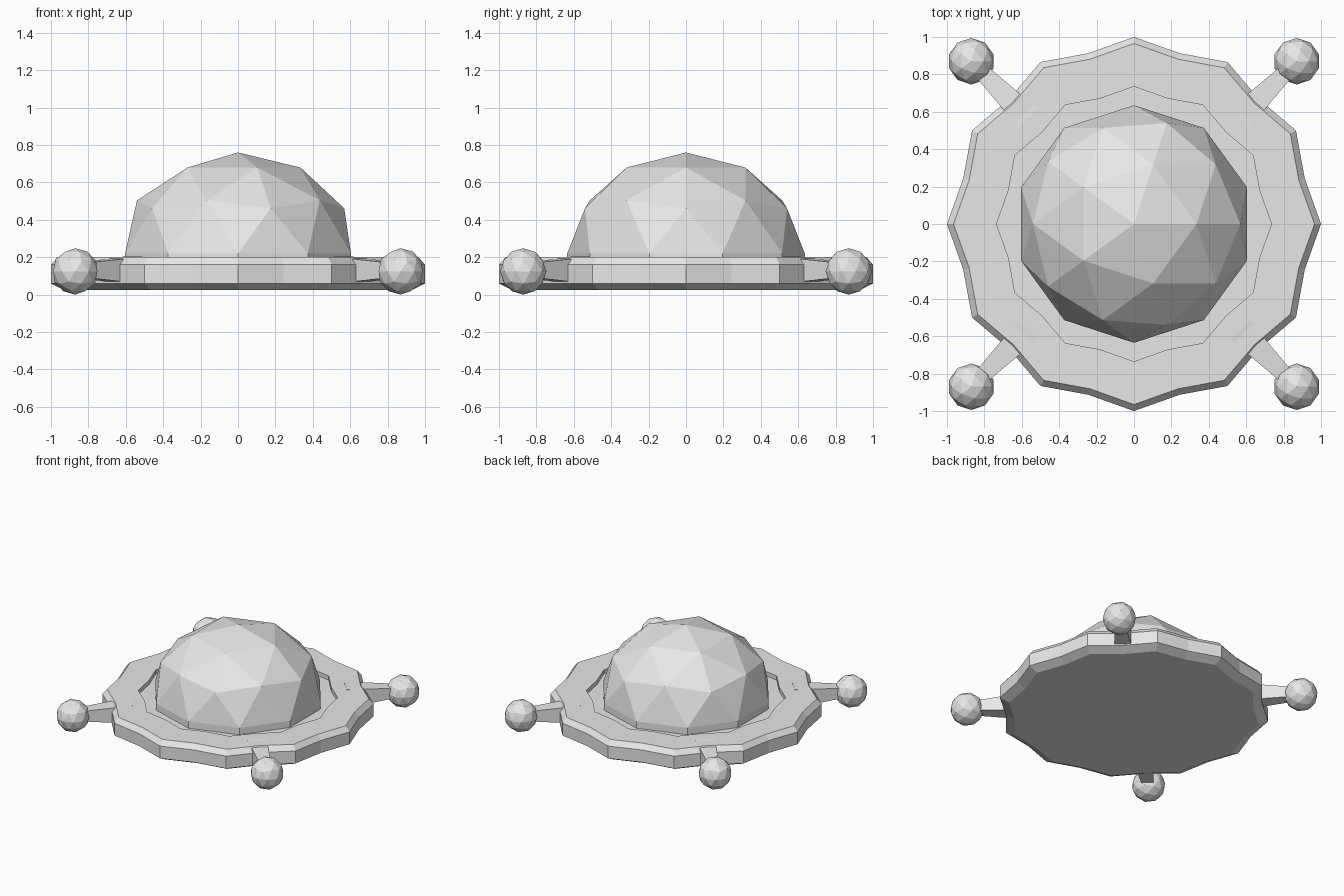
import bpy
import bmesh
from math import cos, sin, pi, sqrt
from mathutils import Matrix, Vector

if "Cube" in bpy.data.objects:
    bpy.data.objects.remove(bpy.data.objects["Cube"])

# Single plain grey material
GREY = (0.8, 0.8, 0.8, 1.0)
grey = bpy.data.materials.new("plain_grey")
grey.use_nodes = True
grey.diffuse_color = GREY
for node in grey.node_tree.nodes:
    if node.type == 'BSDF_PRINCIPLED':
        node.inputs["Base Color"].default_value = GREY


def finish(bm, name):
    """Turn a bmesh into a flat-shaded object."""
    bmesh.ops.recalc_face_normals(bm, faces=bm.faces)
    mesh = bpy.data.meshes.new(name)
    bm.to_mesh(mesh)
    bm.free()
    mesh.materials.append(grey)
    obj = bpy.data.objects.new(name, mesh)
    bpy.context.collection.objects.link(obj)
    return obj


# Scalloped disc: outline alternates between points and shallow notches
def make_disc():
    sides, notch = 24, 0.945
    profile = [(0.93, 0.025), (1.0, 0.06), (1.0, 0.16),
               (0.965, 0.2), (0.735, 0.2), (0.735, 0.165)]
    bm = bmesh.new()
    rings = []
    for radius, z in profile:
        ring = []
        for i in range(sides):
            r = radius * (notch if i % 2 else 1.0)
            a = 2 * pi * i / sides
            ring.append(bm.verts.new((r * cos(a), r * sin(a), z)))
        rings.append(ring)
    for low, high in zip(rings, rings[1:]):
        for i in range(sides):
            j = (i + 1) % sides
            bm.faces.new((low[i], low[j], high[j], high[i]))
    bm.faces.new(rings[0][::-1])
    bm.faces.new(rings[-1])
    finish(bm, "scalloped_disc")


# Faceted half-sphere dome with a short straight skirt
def make_dome():
    bm = bmesh.new()
    bmesh.ops.create_icosphere(bm, subdivisions=2, radius=1.0)
    lower = [v for v in bm.verts if v.co.z < -0.01]
    bmesh.ops.delete(bm, geom=lower, context='VERTS')
    bmesh.ops.scale(bm, vec=(0.635, 0.635, 0.54), verts=bm.verts)
    bmesh.ops.translate(bm, vec=(0, 0, 0.22), verts=bm.verts)
    rim = [e for e in bm.edges if e.is_boundary]
    skirt = bmesh.ops.extrude_edge_only(bm, edges=rim)["geom"]
    for v in skirt:
        if isinstance(v, bmesh.types.BMVert):
            v.co.z = 0.15
    finish(bm, "dome")


# Tapered square strut pointing outward along a diagonal
def make_strut(name, angle):
    inner, outer = 0.8, 1.17
    bm = bmesh.new()
    bmesh.ops.create_cone(bm, cap_ends=True, segments=4,
                          radius1=0.145 / sqrt(2), radius2=0.08 / sqrt(2),
                          depth=outer - inner,
                          matrix=Matrix.Identity(4))
    bmesh.ops.rotate(bm, verts=bm.verts, matrix=Matrix.Rotation(pi / 4, 3, 'Z'))
    bmesh.ops.rotate(bm, verts=bm.verts, matrix=Matrix.Rotation(pi / 2, 3, 'Y'))
    bmesh.ops.translate(bm, verts=bm.verts,
                        vec=Vector(((inner + outer) / 2, 0, 0.13)))
    bmesh.ops.rotate(bm, verts=bm.verts, matrix=Matrix.Rotation(angle, 3, 'Z'))
    finish(bm, name)


# Faceted ball at the end of a strut
def make_ball(name, x, y):
    bm = bmesh.new()
    bmesh.ops.create_icosphere(bm, subdivisions=2, radius=0.124)
    bmesh.ops.translate(bm, verts=bm.verts, vec=(x, y, 0.124))
    finish(bm, name)


make_disc()
make_dome()
corners = ["back_left", "back_right", "front_right", "front_left"]
for k, corner in enumerate(corners):
    angle = pi / 4 + k * pi / 2
    reach = 0.87 * sqrt(2)
    make_strut(corner + "_strut", angle)
    make_ball(corner + "_ball", reach * cos(angle), reach * sin(angle))
